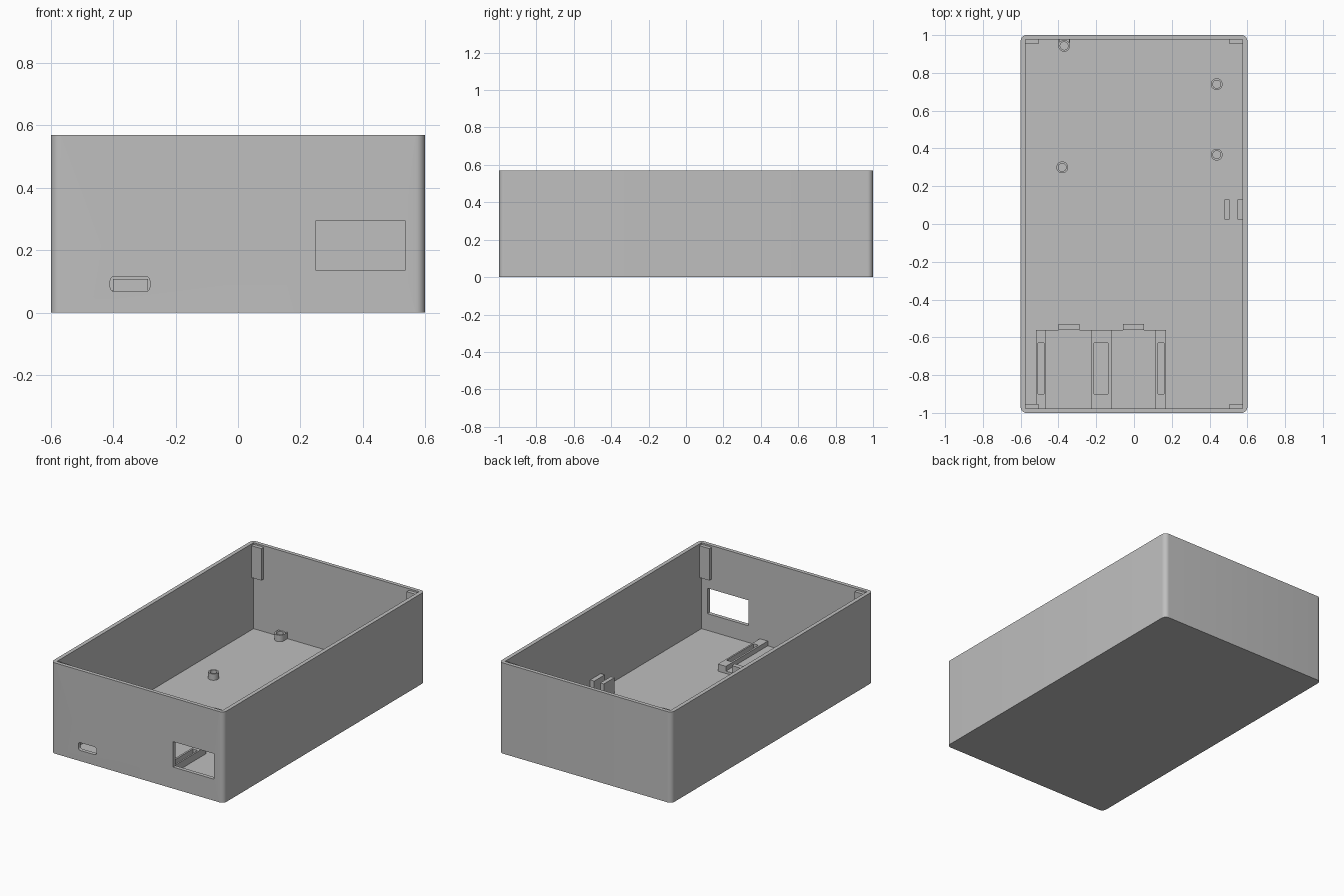
import bpy, bmesh, math

if "Cube" in bpy.data.objects:
    bpy.data.objects.remove(bpy.data.objects["Cube"])

FLOOR = 0.03
gray = bpy.data.materials.new("light gray plastic")
gray.diffuse_color = (0.52, 0.52, 0.52, 1)
gray.use_nodes = True
gray.node_tree.nodes["Principled BSDF"].inputs["Base Color"].default_value = gray.diffuse_color


def prism(name, points, depth, place):
    """Extrude a closed 2D outline; place(a, b, d) maps it to 3D."""
    bm = bmesh.new()
    rings = [[bm.verts.new(place(a, b, d)) for a, b in points] for d in depth]
    n = len(points)
    bm.faces.new(rings[0])
    bm.faces.new(rings[1])
    for i in range(n):
        j = (i + 1) % n
        bm.faces.new((rings[0][i], rings[0][j], rings[1][j], rings[1][i]))
    bmesh.ops.recalc_face_normals(bm, faces=bm.faces)
    me = bpy.data.meshes.new(name)
    bm.to_mesh(me)
    bm.free()
    ob = bpy.data.objects.new(name, me)
    bpy.context.collection.objects.link(ob)
    me.materials.append(gray)
    return ob


def upright(a, b, d):
    return (a, b, d)


def frontal(a, b, d):
    return (a, d, b)


def box(name, x, y, z):
    return prism(name, [(x[0], y[0]), (x[1], y[0]), (x[1], y[1]), (x[0], y[1])], z, upright)


def rounded(x, y, r, steps=8):
    """Rounded rectangle outline."""
    pts = []
    for k, (cx, cy) in enumerate([(x[1] - r, y[1] - r), (x[0] + r, y[1] - r),
                                  (x[0] + r, y[0] + r), (x[1] - r, y[0] + r)]):
        for s in range(steps + 1):
            t = math.pi / 2 * (k + s / steps)
            pts.append((cx + r * math.cos(t), cy + r * math.sin(t)))
    return pts


def circle(cx, cy, r, n=32):
    return [(cx + r * math.cos(2 * math.pi * i / n), cy + r * math.sin(2 * math.pi * i / n))
            for i in range(n)]


def cut(target, cutter):
    cutter.hide_render = True
    cutter.hide_set(True)
    mod = target.modifiers.new("cut", 'BOOLEAN')
    mod.operation = 'DIFFERENCE'
    mod.solver = 'EXACT'
    mod.object = cutter


def smooth(ob):
    bpy.ops.object.select_all(action='DESELECT')
    ob.select_set(True)
    bpy.context.view_layer.objects.active = ob
    bpy.ops.object.shade_smooth_by_angle(angle=math.radians(30))


# Open case with rounded upright corners
case = prism("case", rounded((-0.6, 0.6), (-1, 1), 0.03), (0, 0.57), upright)
cut(case, box("cavity_cutter", (-0.575, 0.575), (-0.976, 0.976), (FLOOR, 0.7)))

# Front display window and charging port
cut(case, prism("window_cutter", [(0.25, 0.135), (0.535, 0.135), (0.535, 0.295), (0.25, 0.295)],
                (-1.1, -0.9), frontal))
cut(case, prism("port_cutter", rounded((-0.41, -0.283), (0.067, 0.116), 0.015),
                (-1.1, -0.9), frontal))
smooth(case)

# Lid support blocks in the four corners, just under the rim
for sx, side in ((-1, "left"), (1, "right")):
    for sy, end in ((-1, "front"), (1, "back")):
        box(f"lid_support_{end}_{side}", sorted((sx * 0.505, sx * 0.58)),
            sorted((sy * 0.953, sy * 0.98)), (0.36, 0.56))

# Hollow screw posts for the circuit board
for i, (x, y) in enumerate([(-0.37, 0.943), (0.438, 0.74), (0.438, 0.367), (-0.38, 0.3)]):
    post = prism(f"screw_post_{i + 1}", circle(x, y, 0.031), (FLOOR - 0.005, 0.07), upright)
    cut(post, prism(f"screw_hole_cutter_{i + 1}", circle(x, y, 0.021), (FLOOR, 0.1), upright))
    smooth(post)
for i, x in enumerate((-0.4, -0.345)):
    box(f"post_web_{i + 1}", (x, x + 0.006), (0.943, 0.98), (FLOOR - 0.005, 0.07))

# Module tray: base plate, three slotted rails and two back stops
box("tray_base", (-0.52, 0.17), (-0.98, -0.56), (FLOOR - 0.005, 0.045))
rails = [((-0.52, -0.465), (-0.508, -0.477)),
         ((-0.227, -0.12), (-0.212, -0.138)),
         ((0.115, 0.17), (0.127, 0.16))]
for i, (x, slot) in enumerate(rails):
    rail = box(f"tray_rail_{i + 1}", x, (-0.98, -0.56), (0.04, 0.075))
    cut(rail, box(f"rail_slot_cutter_{i + 1}", slot, (-0.9, -0.63), (0.03, 0.1)))
for i, x in enumerate((-0.345, -0.003)):
    box(f"tray_stop_{i + 1}", (x - 0.056, x + 0.056), (-0.56, -0.53), (FLOOR - 0.005, 0.108))

# Pair of holder tabs beside the right wall
box("holder_tab_inner", (0.48, 0.505), (0.025, 0.13), (FLOOR - 0.005, 0.13))
box("holder_tab_outer", (0.547, 0.58), (0.025, 0.13), (FLOOR - 0.005, 0.13))
